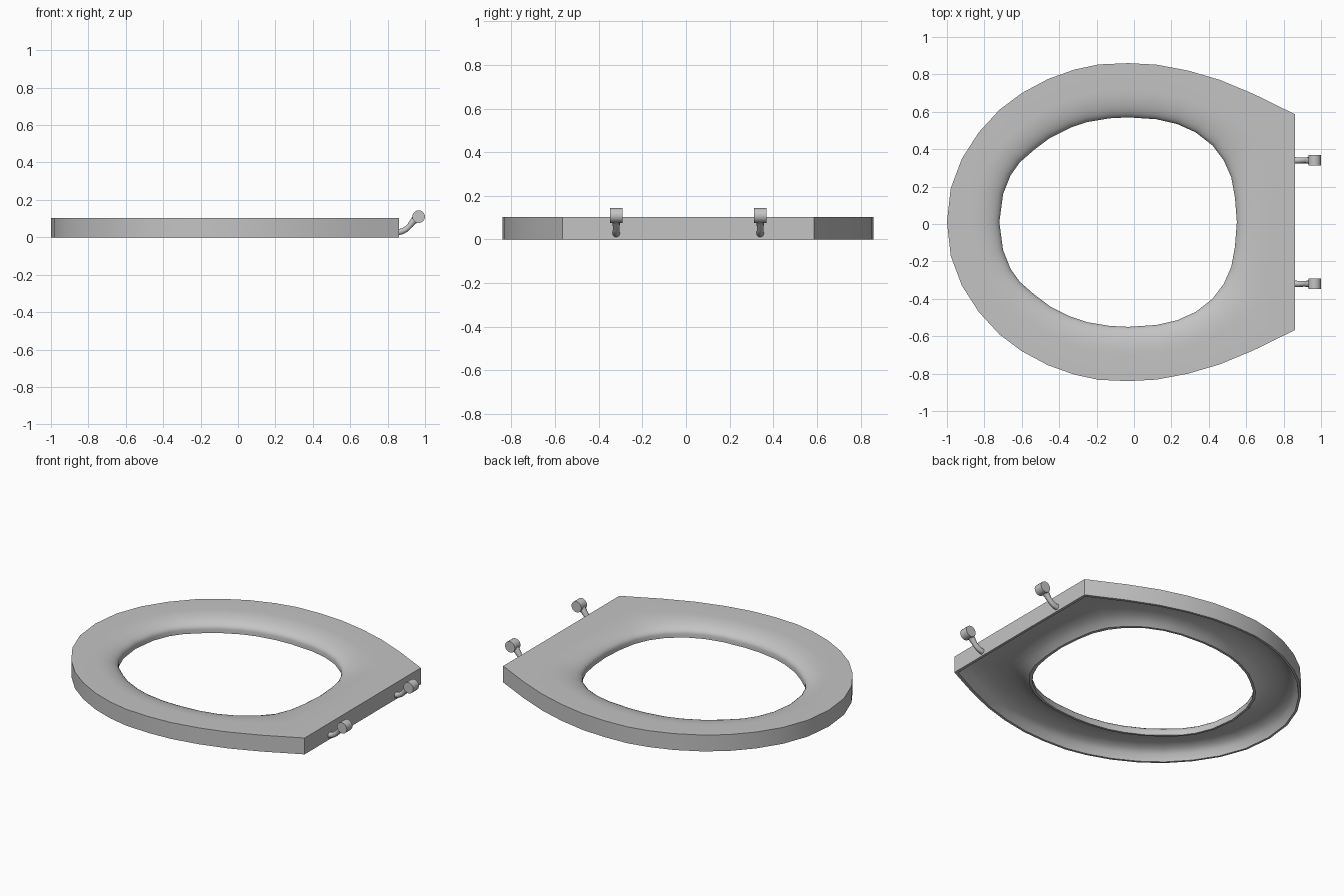
import bpy, bmesh, math
from mathutils import Vector

cube = bpy.data.objects.get("Cube")
if cube:
    bpy.data.objects.remove(cube)

MID_Y = 0.01

grey = bpy.data.materials.new("plain grey")
grey.use_nodes = True
colour = (0.55, 0.55, 0.55, 1)
grey.diffuse_color = colour
grey.node_tree.nodes["Principled BSDF"].inputs["Base Color"].default_value = colour


def finish(obj, angle):
    """Give the part its material and smooth shading with sharp edges."""
    obj.data.materials.clear()
    obj.data.materials.append(grey)
    bpy.ops.object.select_all(action="DESELECT")
    obj.select_set(True)
    bpy.context.view_layer.objects.active = obj
    bpy.ops.object.shade_smooth_by_angle(angle=math.radians(angle))


def mesh_object(name, bm):
    bmesh.ops.recalc_face_normals(bm, faces=bm.faces)
    mesh = bpy.data.meshes.new(name)
    bm.to_mesh(mesh)
    bm.free()
    obj = bpy.data.objects.new(name, mesh)
    bpy.context.collection.objects.link(obj)
    return obj


def mirrored(half):
    """Close a half outline whose first and last points lie on the mid line."""
    full = half + [(x, -y) for x, y in half[-2:0:-1]]
    return [Vector((x, y + MID_Y)) for x, y in full]


# Half outlines of the rim and the opening, matched point by point
outer = mirrored([
    (-1, 0), (-.98, .18), (-.92, .34), (-.83, .48), (-.72, .6), (-.6, .69),
    (-.46, .765), (-.32, .815), (-.19, .843), (-.03, .85), (.12, .842),
    (.29, .81), (.46, .76), (.64, .685), (.86, .577), (.86, .4), (.86, .2), (.86, 0)])
inner = mirrored([
    (-.72, 0), (-.7, .15), (-.66, .25), (-.61, .32), (-.53, .39), (-.45, .45),
    (-.34, .505), (-.25, .535), (-.13, .555), (-.03, .56), (.12, .55),
    (.23, .525), (.33, .48), (.42, .41), (.48, .33), (.52, .24), (.54, .13), (.55, 0)])

# Cross-section of the hollow ring: share of the way to the opening, height
section = [(0, 0), (0, .103)]
for i in range(9):
    a = math.pi / 2 * i / 8
    section.append((.48 + .52 * math.sin(a), .045 + .058 * math.cos(a)))
section += [(1, .02), (.95, .02), (.88, .042), (.78, .06), (.65, .072),
            (.5, .077), (.35, .075), (.2, .063), (.1, .04), (.05, 0)]

# Seat ring
bm = bmesh.new()
rings = []
for t, z in section:
    rings.append([bm.verts.new((*o.lerp(i, t), z)) for o, i in zip(outer, inner)])
count = len(outer)
for k, ring in enumerate(rings):
    following = rings[(k + 1) % len(rings)]
    for j in range(count):
        n = (j + 1) % count
        bm.faces.new((ring[j], ring[n], following[n], following[j]))
finish(mesh_object("seat_ring", bm), 35)


def hinge(side, y):
    # Curved stem, thicker where it joins the seat and the barrel
    curve = bpy.data.curves.new(side + "_hinge_stem", "CURVE")
    curve.dimensions = "3D"
    curve.bevel_depth = .016
    curve.bevel_resolution = 3
    curve.use_fill_caps = True
    path = [(.85, .026, 1.1), (.885, .035, 1), (.915, .058, .95),
            (.937, .085, 1.2), (.96, .106, 1.6)]
    spline = curve.splines.new("BEZIER")
    spline.bezier_points.add(len(path) - 1)
    for point, (x, z, r) in zip(spline.bezier_points, path):
        point.co = (x, y, z)
        point.radius = r
        point.handle_left_type = point.handle_right_type = "AUTO"
    spline.resolution_u = 4
    stem = bpy.data.objects.new(side + "_hinge_stem", curve)
    bpy.context.collection.objects.link(stem)
    bpy.ops.object.select_all(action="DESELECT")
    stem.select_set(True)
    bpy.context.view_layer.objects.active = stem
    bpy.ops.object.convert(target="MESH")
    finish(bpy.context.object, 40)

    # Barrel lying across the end of the stem
    bm = bmesh.new()
    bmesh.ops.create_cone(bm, cap_ends=True, segments=20, radius1=.034,
                          radius2=.034, depth=.056)
    for v in bm.verts:
        v.co = (v.co.x + .966, v.co.z + y, v.co.y + .11)
    finish(mesh_object(side + "_hinge_barrel", bm), 40)


for side, sign in (("front", -1), ("back", 1)):
    hinge(side, MID_Y + sign * .33)
